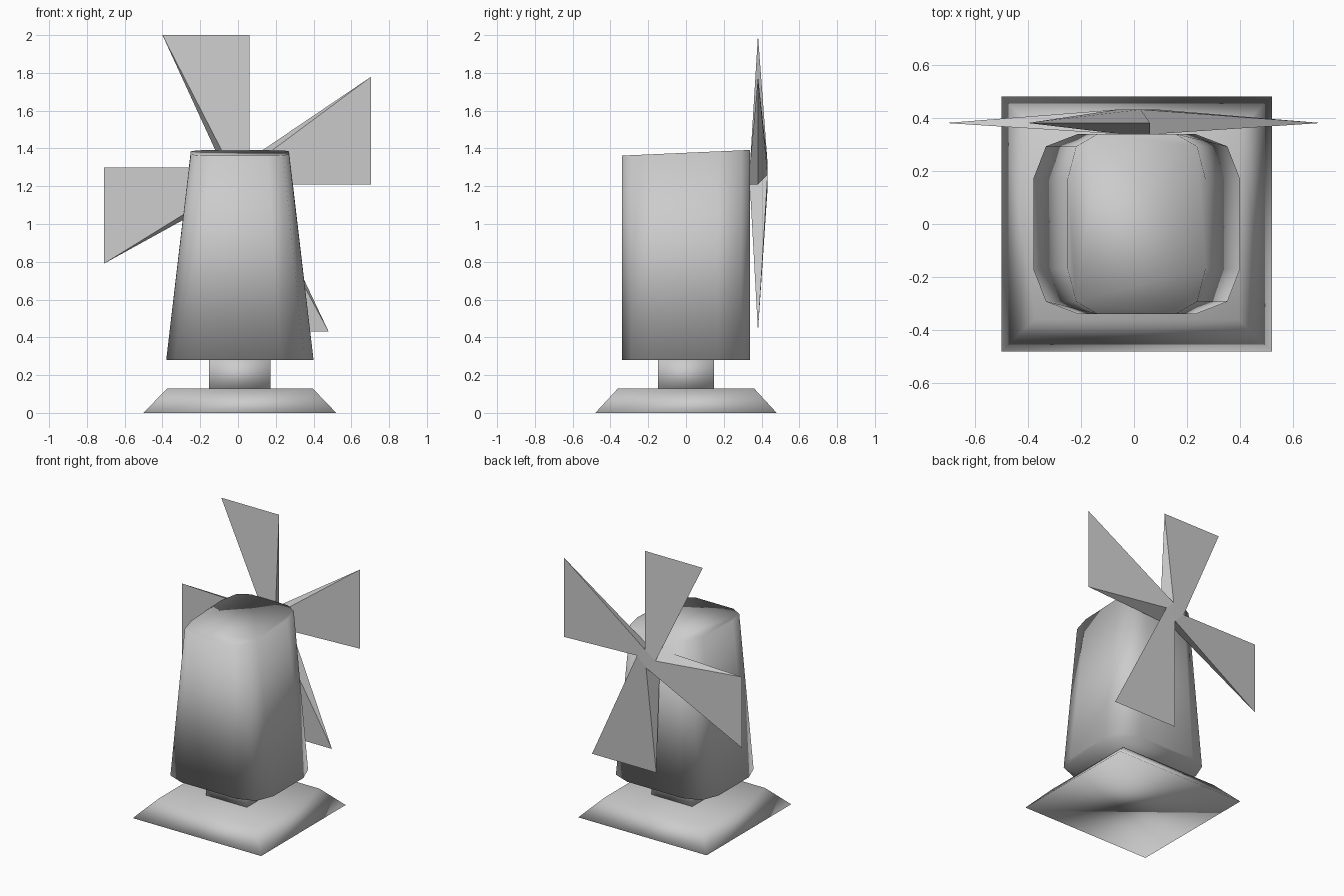
import bpy, bmesh

if "Cube" in bpy.data.objects:
    bpy.data.objects.remove(bpy.data.objects["Cube"])

CX = 0.01  # centre line of tower and base


def finish(name, bm, smooth):
    bmesh.ops.recalc_face_normals(bm, faces=bm.faces)
    for f in bm.faces:
        f.smooth = smooth
    mesh = bpy.data.meshes.new(name)
    bm.to_mesh(mesh)
    bm.free()
    obj = bpy.data.objects.new(name, mesh)
    bpy.context.collection.objects.link(obj)
    return obj


def loft(name, lower, upper):
    """Closed solid between two rings with the same point count."""
    bm = bmesh.new()
    a = [bm.verts.new(p) for p in lower]
    b = [bm.verts.new(p) for p in upper]
    n = len(a)
    for i in range(n):
        j = (i + 1) % n
        bm.faces.new((a[i], a[j], b[j], b[i]))
    bm.faces.new(a[::-1])
    bm.faces.new(b)
    return finish(name, bm, True)


def rect(hx, hy, z):
    return [(CX + sx * hx, sy * hy, z)
            for sx, sy in ((-1, -1), (1, -1), (1, 1), (-1, 1))]


# Stepped foot: sloped base and square neck
loft("base", rect(0.51, 0.48, 0), rect(0.385, 0.36, 0.13))
loft("neck", rect(0.163, 0.147, 0.12), rect(0.163, 0.147, 0.29))

# Tower: twelve-sided rounded section, tapering only across x, tilted top
quarter = [(0.39, 0.17), (0.342, 0.293), (0.22, 0.34)]
section = (quarter
           + [(-x, y) for x, y in quarter[::-1]]
           + [(-x, -y) for x, y in quarter]
           + [(x, -y) for x, y in quarter[::-1]])
loft("tower",
     [(CX + x, y, 0.28) for x, y in section],
     [(CX + x * 0.667, y, 1.377 + 0.044 * y) for x, y in section])

# Sails: four wedges growing from a twisted hub, each ending in a sharp edge
Y_IN, Y_TIP, Y_OUT = 0.338, 0.381, 0.432
hub_in = [(-0.04, 1.30), (0.06, 1.30), (0.06, 1.21), (-0.03, 1.21)]
hub_out = [(-0.06, 1.26), (0.025, 1.32), (0.087, 1.26), (0.015, 1.19)]
tips = [((-0.40, 2.0), (0.06, 2.0)),
        ((0.705, 1.78), (0.705, 1.21)),
        ((0.48, 0.43), (-0.03, 0.43)),
        ((-0.71, 0.79), (-0.71, 1.30))]
bm = bmesh.new()
inner = [bm.verts.new((x, Y_IN, z)) for x, z in hub_in]
outer = [bm.verts.new((x, Y_OUT, z)) for x, z in hub_out]
bm.faces.new(inner)
bm.faces.new(outer[::-1])
for i, pair in enumerate(tips):
    j = (i + 1) % 4
    p, q = (bm.verts.new((x, Y_TIP, z)) for x, z in pair)
    bm.faces.new((inner[i], p, q, inner[j]))
    bm.faces.new((outer[j], q, p, outer[i]))
    bm.faces.new((inner[i], outer[i], p))
    bm.faces.new((inner[j], q, outer[j]))
finish("sails", bm, False)
